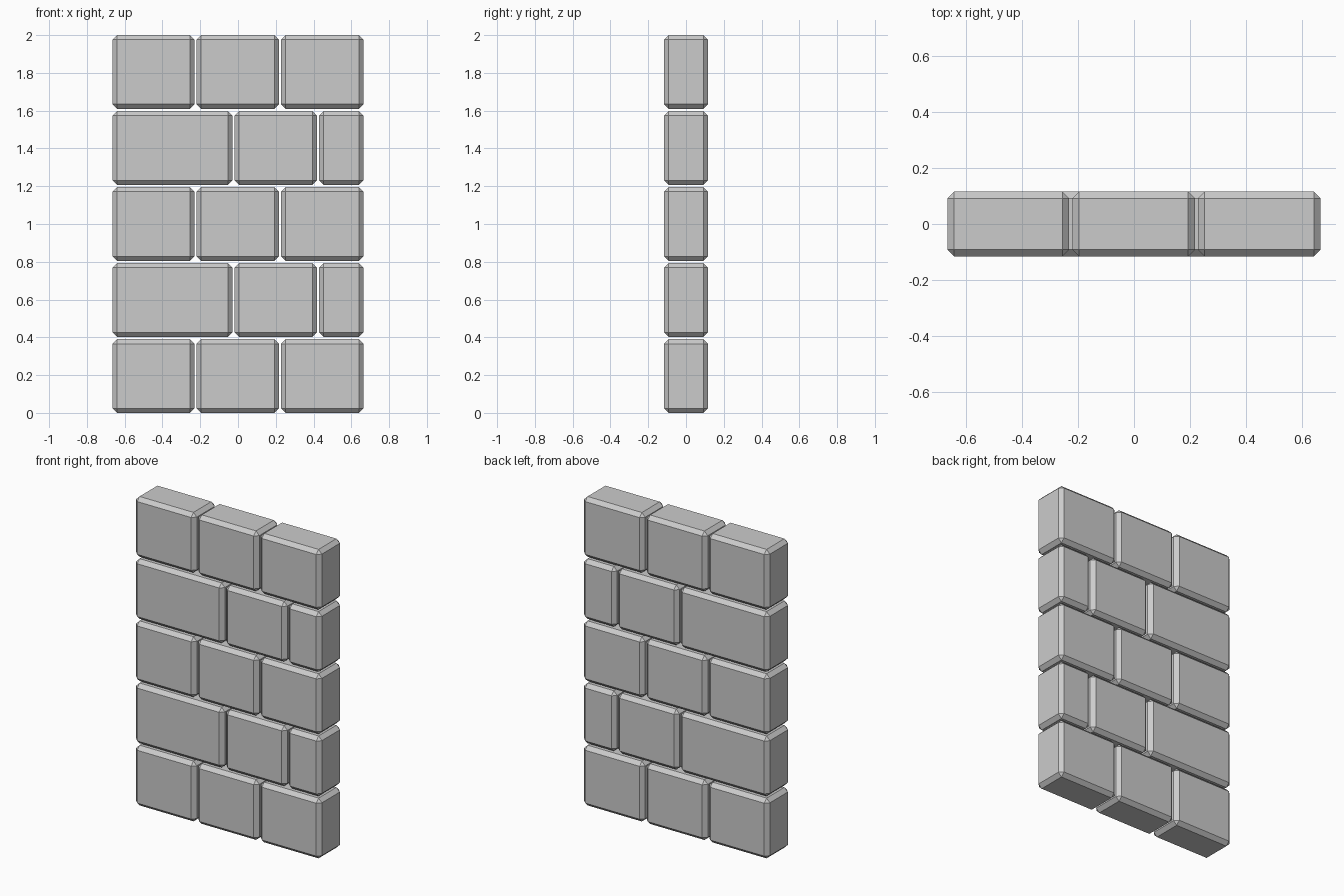
import bpy, bmesh

if "Cube" in bpy.data.objects:
    bpy.data.objects.remove(bpy.data.objects["Cube"])

DEPTH = 0.231      # wall thickness
HEIGHT = 0.39      # block height
PITCH = 0.4025     # course spacing
CHAMFER = 0.024

def block(name, x0, x1, z0):
    """Chamfered stone block spanning x0..x1 with its base at z0."""
    bm = bmesh.new()
    bmesh.ops.create_cube(bm, size=1)
    bmesh.ops.scale(bm, vec=(x1 - x0, DEPTH, HEIGHT), verts=bm.verts)
    bmesh.ops.translate(bm, vec=(0, 0, HEIGHT / 2), verts=bm.verts)
    bmesh.ops.bevel(bm, geom=bm.edges[:], offset=CHAMFER, offset_type='OFFSET',
                    segments=1, affect='EDGES', profile=0.5)
    mesh = bpy.data.meshes.new(name)
    bm.to_mesh(mesh)
    bm.free()
    obj = bpy.data.objects.new(name, mesh)
    obj.location = ((x0 + x1) / 2, 0, z0)
    bpy.context.collection.objects.link(obj)

# Two alternating courses: even thirds, then long / medium / short
COURSES = [
    [(-0.665, -0.231), (-0.220, 0.217), (0.228, 0.665)],
    [(-0.665, -0.030), (-0.018, 0.418), (0.429, 0.665)],
]
for row in range(5):
    for col, (x0, x1) in enumerate(COURSES[row % 2]):
        block(f"block_row{row + 1}_{col + 1}", x0, x1, row * PITCH)
